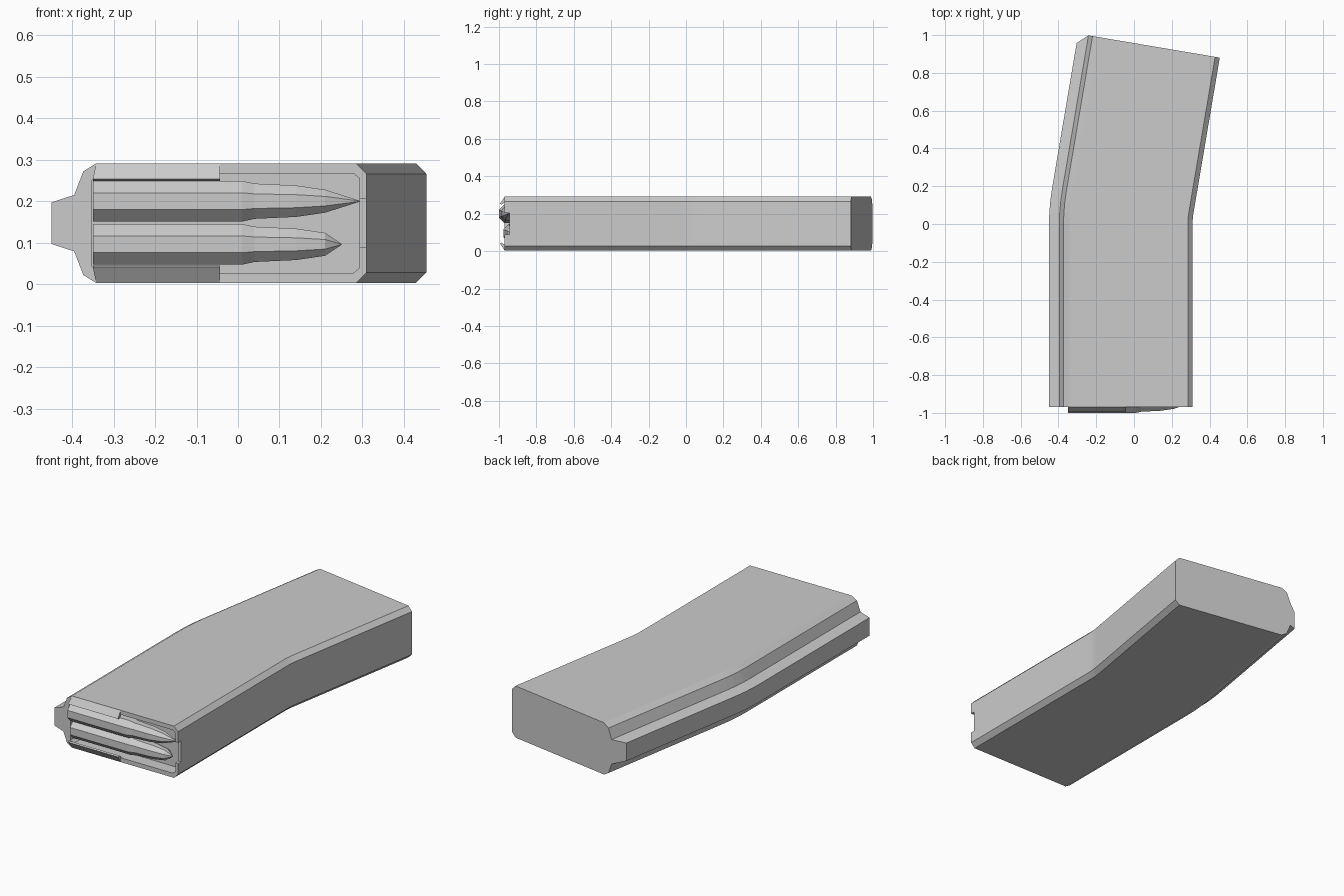
import bpy, bmesh, math
from mathutils import Vector

if "Cube" in bpy.data.objects:
    bpy.data.objects.remove(bpy.data.objects["Cube"])

ZC = 0.147          # mid height, everything mirrors about it


def make_object(name, rings, cap=True):
    """Skin a list of equal-length closed rings into a flat-shaded object."""
    bm = bmesh.new()
    vs = [[bm.verts.new(p) for p in r] for r in rings]
    n = len(rings[0])
    for a, b in zip(vs, vs[1:]):
        for i in range(n):
            j = (i + 1) % n
            bm.faces.new((a[i], a[j], b[j], b[i]))
    if cap:
        bm.faces.new(vs[0][::-1])
        bm.faces.new(vs[-1])
    bmesh.ops.remove_doubles(bm, verts=bm.verts, dist=1e-5)
    bmesh.ops.recalc_face_normals(bm, faces=bm.faces)
    me = bpy.data.meshes.new(name)
    bm.to_mesh(me)
    bm.free()
    ob = bpy.data.objects.new(name, me)
    bpy.context.collection.objects.link(ob)
    return ob


def mirrored(half):
    """Close a half profile of (x, height above mid) by mirroring it in z."""
    return [(x, ZC + h) for x, h in half] + [(x, ZC - h) for x, h in reversed(half)]


def prism(name, outline, y0, y1):
    return make_object(name, [[(x, y, z) for x, z in outline] for y in (y0, y1)])


# Curved casing: profile swept straight, round a short bend, then straight again
profile = mirrored([(-0.45, 0.05), (-0.395, 0.068), (-0.373, 0.125),
                    (-0.342, 0.144), (0.285, 0.144), (0.31, 0.119)])
PIVOT, BEND, TAIL = 0.655, math.radians(9.6), 0.835


def section(angle, along, y=0.0, pull=0.0):
    ring = []
    for x, z in profile:
        r = PIVOT - x
        d = along - (pull if x < -0.4 else 0)
        ring.append((PIVOT - r * math.cos(angle) + d * math.sin(angle),
                     y + r * math.sin(angle) + d * math.cos(angle), z))
    return ring


rings = [section(0, 0, -0.97)]
rings += [section(BEND * t / 3, 0) for t in range(4)]
rings.append(section(BEND, TAIL, pull=0.05))
casing = make_object("casing", rings)

# Cutters for the open mouth and the notch in the right wall
mouth = prism("mouth_cutter", mirrored([(-0.352, 0.104), (-0.335, 0.12),
                                        (0.278, 0.12), (0.293, 0.108)]), -1.1, -0.9)
notch = prism("notch_cutter", mirrored([(0.25, 0.058), (0.4, 0.058)]), -1.1, -0.945)
for cutter in (mouth, notch):
    cutter.hide_render = True
    cutter.hide_viewport = True
    mod = casing.modifiers.new(cutter.name, 'BOOLEAN')
    mod.operation = 'DIFFERENCE'
    mod.solver = 'EXACT'
    mod.object = cutter

# Sloping retaining lips above and below the mouth
for name, s in (("upper_lip", 1), ("lower_lip", -1)):
    sec = [(-0.969, 0.144), (-0.995, 0.106), (-0.985, 0.102), (-0.958, 0.122)]
    ends = [(-0.342, -0.35), (-0.043, -0.043)]
    make_object(name, [[(b if i in (1, 2) else a, y, ZC + s * h)
                        for i, (y, h) in enumerate(sec)] for a, b in ends])


# Octagonal tapered rods lying side by side in the mouth
def rod(name, x0, y, z, length):
    steps = [(0, 0.053), (0.36, 0.053), (0.39, 0.046), (0.49, 0.041),
             (0.56, 0.03), (length, 0.001)]
    make_object(name, [[(x0 + dx,
                         y + r * math.cos(math.pi * (2 * k + 1) / 8),
                         z + r * math.sin(math.pi * (2 * k + 1) / 8))
                        for k in range(8)] for dx, r in steps])


rod("upper_rod", -0.35, -0.951, 0.2, 0.644)
rod("lower_rod", -0.35, -0.928, 0.096, 0.6)
